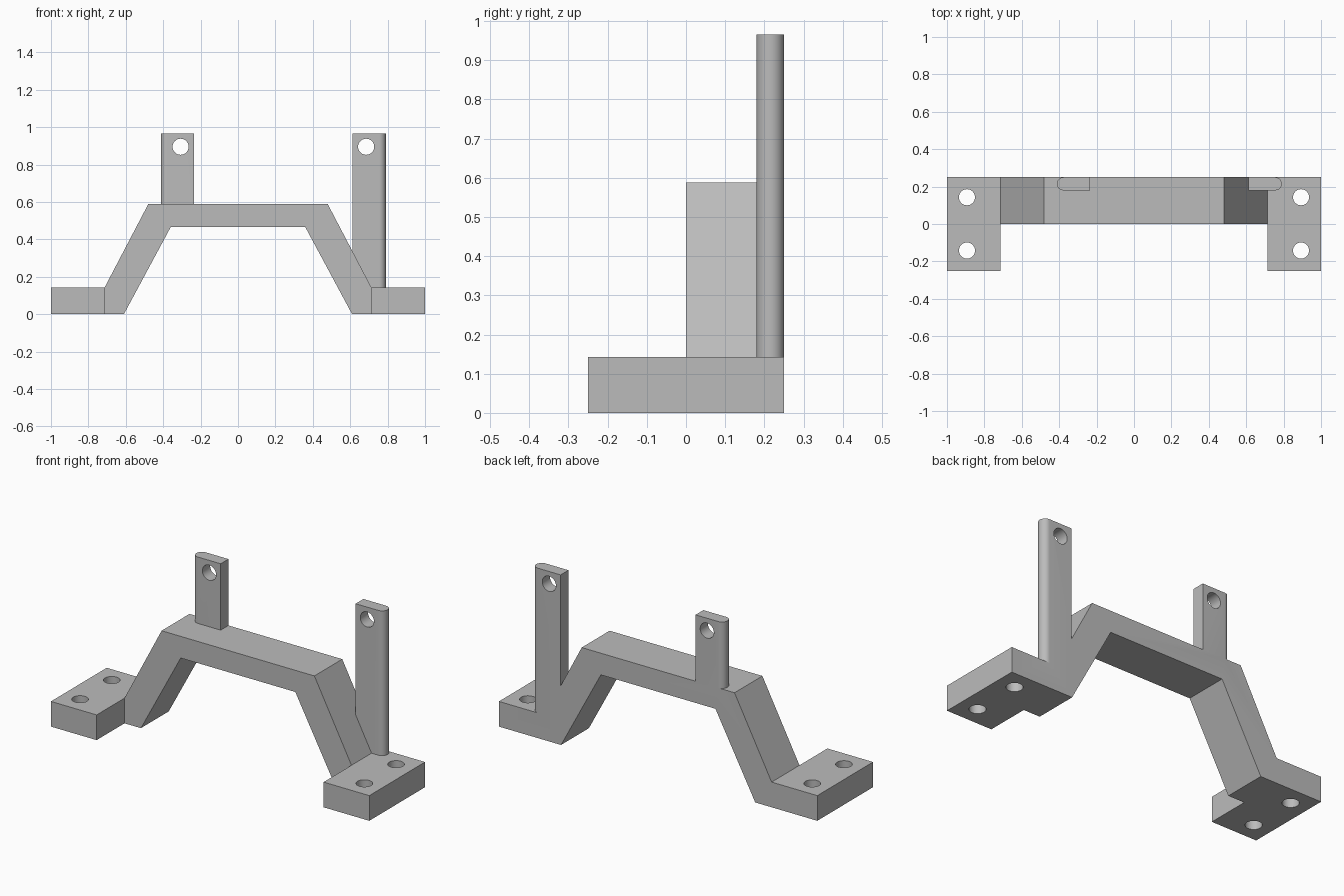
import bpy, bmesh, math
from mathutils import Vector

if "Cube" in bpy.data.objects:
    bpy.data.objects.remove(bpy.data.objects["Cube"], do_unlink=True)

# Single metal colour
grey = bpy.data.materials.new("grey metal")
grey.use_nodes = True
COLOUR = (0.5, 0.5, 0.5, 1)
grey.diffuse_color = COLOUR
grey.node_tree.nodes["Principled BSDF"].inputs["Base Color"].default_value = COLOUR

BACK, FRONT = 0.25, -0.25
FOOT_TOP, BEAM_TOP, POST_TOP = 0.143, 0.588, 0.965
FOOT_IN = 0.713
HOLE_R = 0.043


def prism(name, outline, direction):
    """Extrude a closed planar outline along a direction."""
    bm = bmesh.new()
    face = bm.faces.new([bm.verts.new(p) for p in outline])
    ext = bmesh.ops.extrude_face_region(bm, geom=[face], use_keep_orig=True)
    moved = [g for g in ext["geom"] if isinstance(g, bmesh.types.BMVert)]
    bmesh.ops.translate(bm, verts=moved, vec=Vector(direction))
    bmesh.ops.recalc_face_normals(bm, faces=bm.faces)
    mesh = bpy.data.meshes.new(name)
    bm.to_mesh(mesh)
    bm.free()
    mesh.materials.append(grey)
    obj = bpy.data.objects.new(name, mesh)
    bpy.context.collection.objects.link(obj)
    return obj


def combine(target, tool, operation):
    """Apply a boolean and discard the tool object."""
    bpy.context.view_layer.objects.active = target
    mod = target.modifiers.new("boolean", "BOOLEAN")
    mod.operation, mod.solver, mod.object = operation, "EXACT", tool
    bpy.ops.object.modifier_apply(modifier=mod.name)
    bpy.data.objects.remove(tool, do_unlink=True)


def circle(r, n=40):
    return [(r * math.cos(math.tau * i / n), r * math.sin(math.tau * i / n)) for i in range(n)]


def post(name, flat_x, round_x, bottom):
    """Upright tab with one flat edge and one fully rounded edge."""
    r = 0.035
    s = 1 if round_x > flat_x else -1
    cx, cy = round_x - s * r, BACK - r
    arc = [math.pi * i / 20 - math.pi / 2 for i in range(21)]
    outline = [(flat_x, BACK, bottom), (flat_x, BACK - 2 * r, bottom)]
    outline += [(cx + s * r * math.cos(a), cy + r * math.sin(a), bottom) for a in arc]
    return prism(name, outline, (0, 0, POST_TOP - bottom))


# Arched frame with both foot strips, as one mirrored profile
half = [(1, FOOT_TOP), (1, 0), (0.61, 0), (0.36, 0.465)]
top = [(0.48, BEAM_TOP), (FOOT_IN, FOOT_TOP)]
profile = half + [(-x, z) for x, z in reversed(half)]
profile += [(-x, z) for x, z in reversed(top)] + top
bracket = prism("mounting_bracket", [(x, 0, z) for x, z in profile], (0, BACK, 0))

# Front halves of the feet
for s in (-1, 1):
    corners = [(FOOT_IN, FRONT), (1, FRONT), (1, 0), (FOOT_IN, 0)]
    foot = prism("foot", [(s * x, y, 0) for x, y in corners], (0, 0, FOOT_TOP))
    combine(bracket, foot, "UNION")

# Posts: a short one on the beam, a tall one rising from a foot
combine(bracket, post("short_post", -0.235, -0.412, 0.55), "UNION")
combine(bracket, post("tall_post", 0.613, 0.79, 0.1), "UNION")

# Screw holes through the feet
for x in (-0.893, 0.893):
    for y in (-0.142, 0.143):
        cutter = prism("screw_hole", [(x + u, y + v, -0.1) for u, v in circle(HOLE_R)], (0, 0, 0.4))
        combine(bracket, cutter, "DIFFERENCE")

# Pin holes through the posts
for x in (-0.307, 0.685):
    cutter = prism("pin_hole", [(x + u, 0.1, 0.895 + v) for u, v in circle(HOLE_R)], (0, 0.3, 0))
    combine(bracket, cutter, "DIFFERENCE")

# Merge flush faces and smooth the rounded ones
bm = bmesh.new()
bm.from_mesh(bracket.data)
bmesh.ops.remove_doubles(bm, verts=bm.verts, dist=0.0001)
bmesh.ops.dissolve_limit(bm, angle_limit=math.radians(0.5), verts=bm.verts, edges=bm.edges)
bm.to_mesh(bracket.data)
bm.free()
bpy.ops.object.select_all(action="DESELECT")
bracket.select_set(True)
bpy.context.view_layer.objects.active = bracket
bpy.ops.object.shade_smooth_by_angle(angle=math.radians(30))
